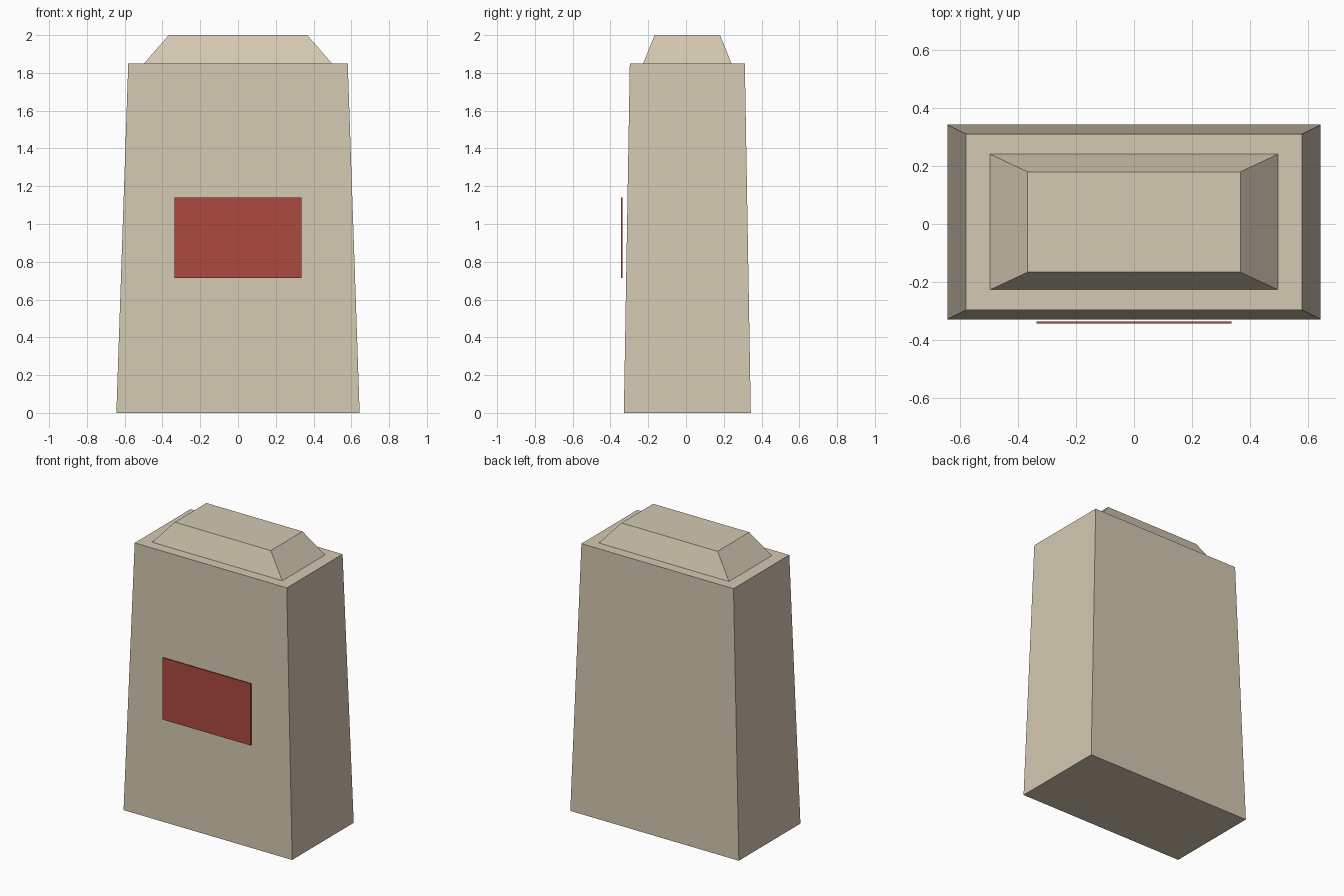
import bpy, bmesh

if "Cube" in bpy.data.objects:
    bpy.data.objects.remove(bpy.data.objects["Cube"])

def material(name, rgb):
    m = bpy.data.materials.new(name)
    lin = [c / 12.92 if c <= 0.04045 else ((c + 0.055) / 1.055) ** 2.4 for c in rgb]
    m.diffuse_color = (*lin, 1)
    m.use_nodes = True
    m.node_tree.nodes["Principled BSDF"].inputs["Base Color"].default_value = m.diffuse_color
    return m

def frustum(name, z0, half0, z1, half1, cy, mat):
    """Four-sided tapered block, centred on x = 0 and y = cy."""
    bm = bmesh.new()
    rings = []
    for z, (hx, hy) in ((z0, half0), (z1, half1)):
        rings.append([bm.verts.new((sx * hx, cy + sy * hy, z))
                      for sx, sy in ((-1, -1), (1, -1), (1, 1), (-1, 1))])
    low, high = rings
    bm.faces.new(low[::-1])
    bm.faces.new(high)
    for i in range(4):
        j = (i + 1) % 4
        bm.faces.new((low[i], low[j], high[j], high[i]))
    me = bpy.data.meshes.new(name)
    bm.to_mesh(me)
    bm.free()
    me.materials.append(mat)
    ob = bpy.data.objects.new(name, me)
    bpy.context.collection.objects.link(ob)
    return ob

stone = material("sandy stone", (0.83, 0.785, 0.695))
red = material("brick red", (0.68, 0.29, 0.25))

# Tapered body and bevelled cap
frustum("body", 0, (0.644, 0.336), 1.85, (0.581, 0.3045), 0.007, stone)
frustum("cap", 1.85, (0.497, 0.234), 2.0, (0.367, 0.173), 0.007, stone)

# Thin upright plate standing just off the front face
frustum("front_plate", 0.713, (0.337, 0.0035), 1.14, (0.337, 0.0035), -0.3395, red)
